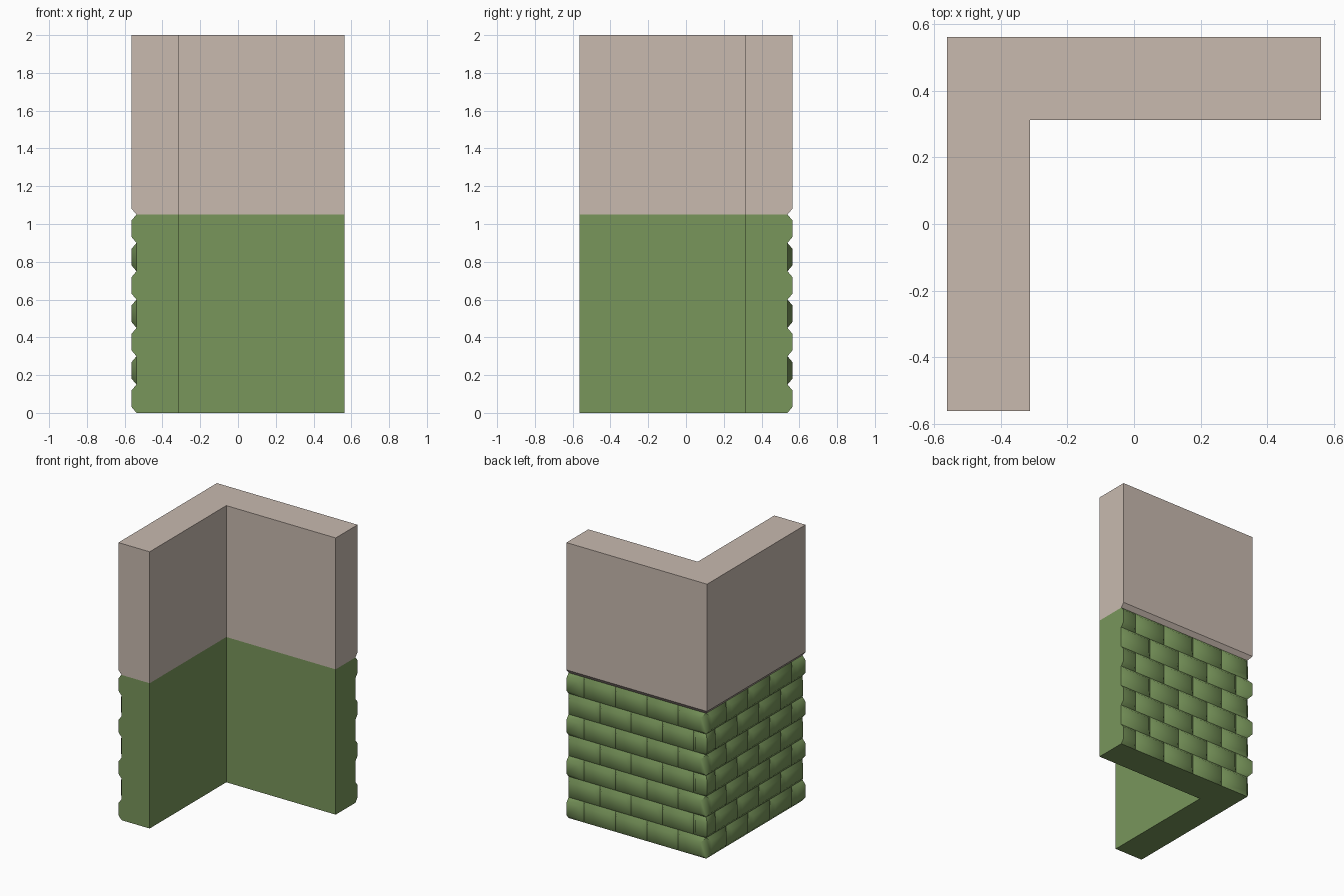
import bpy, bmesh, math

if "Cube" in bpy.data.objects:
    bpy.data.objects.remove(bpy.data.objects["Cube"])

H = 0.5625            # half of outer size
IN = 0.3125           # inner corner
D = 0.025             # brick relief depth
C = H - D             # core face
BW, BH = 0.25, 0.15   # brick size
BEV = 0.03            # bevel width


def material(name, rgb):
    m = bpy.data.materials.new(name)
    m.diffuse_color = (*rgb, 1)
    m.use_nodes = True
    m.node_tree.nodes["Principled BSDF"].inputs["Base Color"].default_value = m.diffuse_color
    return m


green = material("green brick", (0.19, 0.305, 0.105))
tan = material("beige plaster", (0.58, 0.49, 0.43))


def finish(bm, name, mats):
    me = bpy.data.meshes.new(name)
    bm.to_mesh(me)
    bm.free()
    ob = bpy.data.objects.new(name, me)
    bpy.context.collection.objects.link(ob)
    for m in mats:
        me.materials.append(m)
    return ob


# L-shaped wall: stacked outlines, green below 1.05 and plaster above
bm = bmesh.new()
rings = []
for z, o in ((0, C), (7 * BH, C), (7 * BH + BEV, H), (2, H)):
    outline = ((-o, -H), (-IN, -H), (-IN, IN), (H, IN), (H, o), (-o, o))
    rings.append([bm.verts.new((x, y, z)) for x, y in outline])
bm.faces.new(rings[0][::-1])
bm.faces.new(rings[-1]).material_index = 1
for k in range(3):
    a, b = rings[k], rings[k + 1]
    for i in range(6):
        j = (i + 1) % 6
        f = bm.faces.new((a[i], a[j], b[j], b[i]))
        f.material_index = 1 if k > 0 else 0
finish(bm, "corner_wall", (green, tan))


# Bevelled bricks on the two outer sides, u measured from the outer corner
def brick(bm, base, top, z, mirror):
    def pt(u, d, h):
        x, y = u - H, C + d
        return bm.verts.new((-y, -x, h) if mirror else (x, y, h))
    lo = [pt(base[i], 0, z + BH * k) for i, k in ((0, 0), (1, 0), (1, 1), (0, 1))]
    z0, z1 = z + BEV, z + BH - BEV
    hi = [pt(top[i], D, h) for i, h in ((0, z0), (1, z0), (1, z1), (0, z1))]
    faces = [hi] + [[lo[i], lo[(i + 1) % 4], hi[(i + 1) % 4], hi[i]] for i in range(4)]
    for f in faces:
        bm.faces.new(f if mirror else f[::-1])


bm = bmesh.new()
L = 2 * H
for mirror in (False, True):
    for row in range(7):
        half = row % 2 == 1          # odd rows wrap a half brick round the corner
        cuts = [0.125 * half + BW * i for i in range(5)]
        cuts = [0] + cuts if half else cuts + [L]
        for u0, u1 in zip(cuts, cuts[1:]):
            b0, t0, t1 = u0, u0 + BEV, u1 - BEV
            if u0 == 0:
                b0, t0 = D, (0 if half else 2 * D)
            if u1 >= L - 1e-4 and not half:
                t1 = u1              # half brick cut flush with the wall end
            brick(bm, (b0, u1), (t0, t1), row * BH, mirror)
bricks = finish(bm, "brick_facing", (green,))
bpy.context.view_layer.objects.active = bricks
bricks.select_set(True)
bpy.ops.object.shade_smooth_by_angle(angle=math.radians(55))
